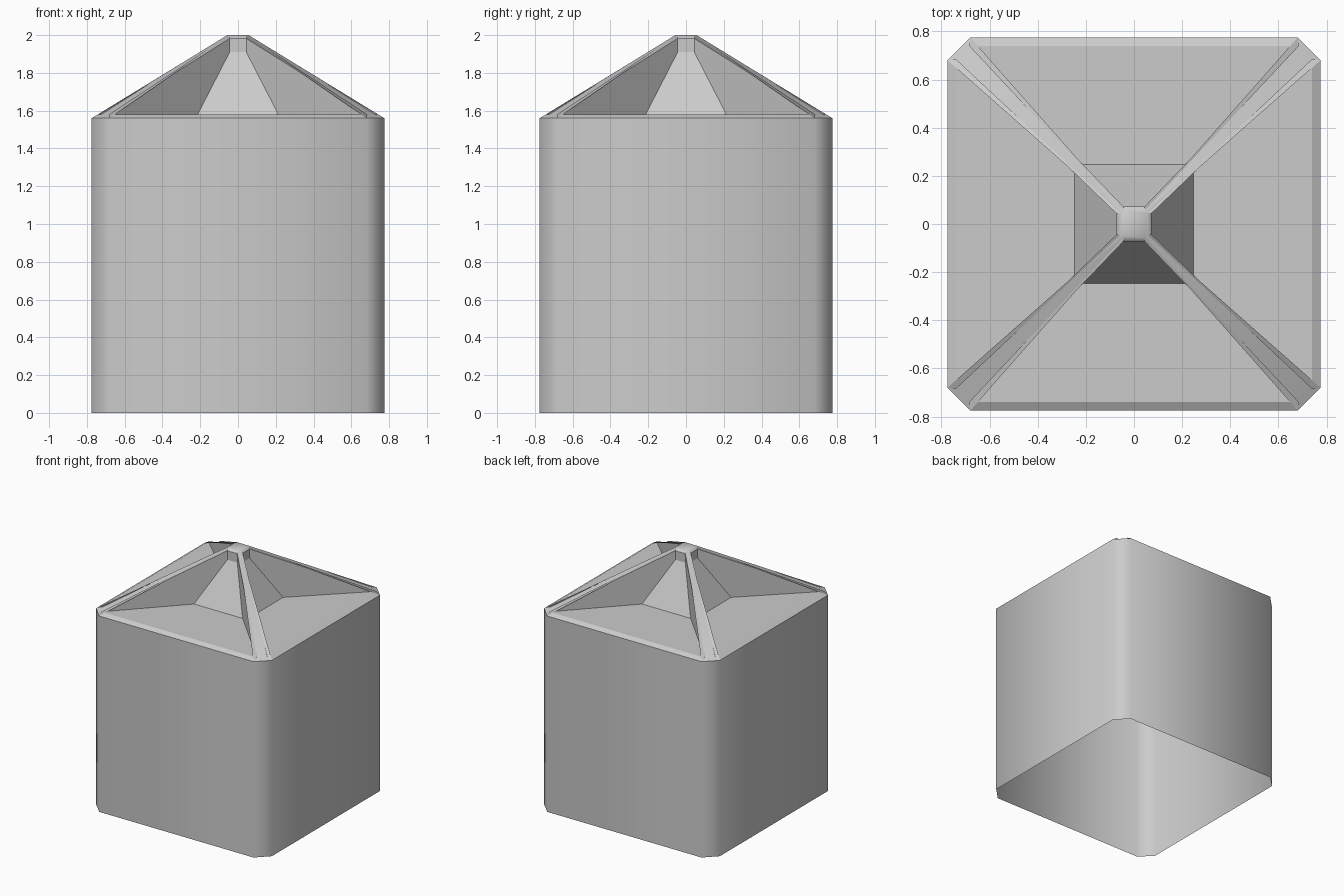
import bpy, bmesh, math
from mathutils import Matrix, Vector

if "Cube" in bpy.data.objects:
    bpy.data.objects.remove(bpy.data.objects["Cube"])


def make_object(name, bm, angle):
    # weld seams, then smooth everything below the given edge angle
    bmesh.ops.remove_doubles(bm, verts=bm.verts, dist=0.0005)
    for f in bm.faces:
        f.smooth = angle > 0
    for e in bm.edges:
        if len(e.link_faces) == 2 and e.calc_face_angle(0) > math.radians(angle):
            e.smooth = False
    me = bpy.data.meshes.new(name)
    bm.to_mesh(me)
    bm.free()
    ob = bpy.data.objects.new(name, me)
    bpy.context.collection.objects.link(ob)
    return ob


def face(bm, pts):
    return bm.faces.new([bm.verts.new(p) for p in pts])


def four_sides(bm, polys):
    # repeat front-side polygons around the vertical axis
    for k in range(4):
        rot = Matrix.Rotation(k * math.pi / 2, 3, 'Z')
        for p in polys:
            face(bm, [rot @ Vector(v) for v in p])


def pair(x, y, z):
    return (-x, -y, z), (x, -y, z)


# key edges of the front side, left and right ends
b_l, b_r = pair(0.68, 0.775, 0.0)        # base
e_l, e_r = pair(0.68, 0.775, 1.56)       # eaves
a_l, a_r = pair(0.045, 0.056, 2.0)       # cap
o_l, o_r = pair(0.685, 0.74, 1.579)      # opening, lower edge
t_l, t_r = pair(0.044, 0.0725, 1.982)    # opening, upper edge
i_l, i_r = pair(0.214, 0.248, 1.579)     # core foot
c_l, c_r = pair(0.044, 0.0715, 1.91)     # core top


def next_left(p):
    # left end of the neighbouring side to the right
    return (-p[1], p[0], p[2])


# open-bottomed body with chamfered corners, roof frame and cap
bm = bmesh.new()
four_sides(bm, [
    (b_l, b_r, e_r, e_l),
    (b_r, next_left(b_l), next_left(e_l), e_r),
    (e_l, e_r, o_r, o_l),
    (e_r, a_r, t_r, o_r),
    (e_l, o_l, t_l, a_l),
    (t_l, t_r, a_r, a_l),
    (e_r, next_left(e_l), next_left(a_l), a_r),
])
cap = []
for k in range(4):
    rot = Matrix.Rotation(k * math.pi / 2, 3, 'Z')
    cap += [rot @ Vector(a_l), rot @ Vector(a_r)]
face(bm, cap)
make_object("body_and_roof_frame", bm, 50)

# recessed panels: floor, core face, rafter sides and upper lip
bm = bmesh.new()
four_sides(bm, [
    (o_l, o_r, i_r, i_l),
    (i_l, i_r, c_r, c_l),
    (o_r, t_r, c_r, i_r),
    (o_l, i_l, c_l, t_l),
    (c_l, c_r, t_r, t_l),
])
make_object("roof_recesses", bm, 0)
